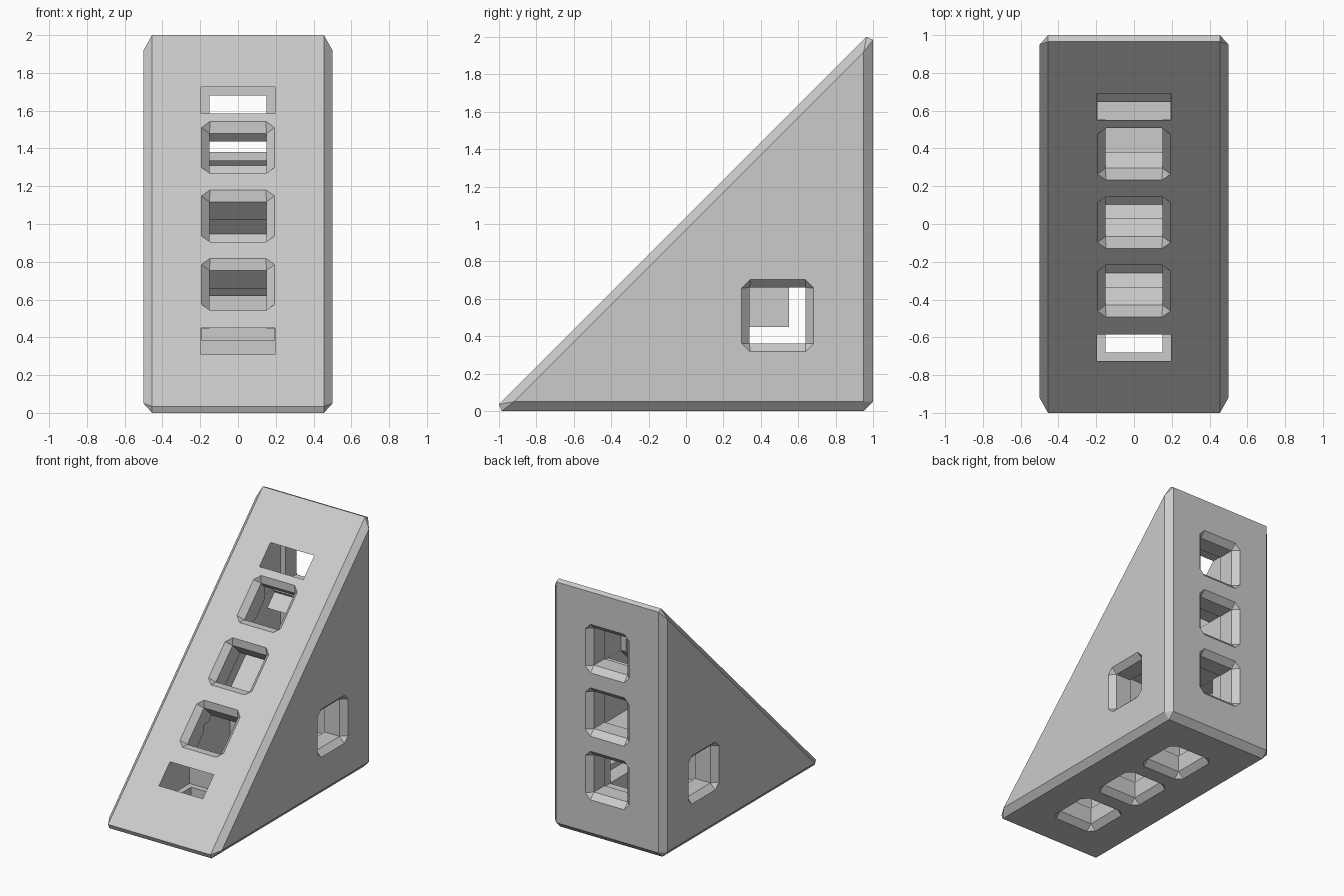
import bpy
import bmesh
from mathutils import Vector, Matrix

if "Cube" in bpy.data.objects:
    bpy.data.objects.remove(bpy.data.objects["Cube"])

grey = bpy.data.materials.new("plain_grey")
grey.use_nodes = True
tone = (0.6, 0.6, 0.6, 1)
grey.diffuse_color = tone
grey.node_tree.nodes["Principled BSDF"].inputs["Base Color"].default_value = tone


def to_object(bm, name):
    bmesh.ops.recalc_face_normals(bm, faces=bm.faces)
    mesh = bpy.data.meshes.new(name)
    bm.to_mesh(mesh)
    bm.free()
    obj = bpy.data.objects.new(name, mesh)
    bpy.context.collection.objects.link(obj)
    return obj


# Wedge body: bevelled triangular prism, as the hull of its two side outlines
rim = [(-.985, 0), (.95, 0), (1, .05), (1, 1.985), (.965, 2), (-1, .035)]
side = [(-.92, .05), (.95, .05), (.95, 1.92)]
bm = bmesh.new()
for s in (-1, 1):
    for x, outline in ((.455, rim), (.5, side)):
        for y, z in outline:
            bm.verts.new((s * x, y, z))
bmesh.ops.convex_hull(bm, input=bm.verts)
bmesh.ops.dissolve_limit(bm, angle_limit=.01, verts=bm.verts, edges=bm.edges)
body = to_object(bm, "wedge_block")
body.data.materials.append(grey)


def socket_cutter(name, centre, inward, depth, half=.195):
    """Socket: bevelled mouth, square collar, wider chamber behind it."""
    d = Vector(inward).normalized()
    u = Vector((0, 1, 0)) if abs(d.x) > .5 else Vector((1, 0, 0))
    v = d.cross(u)
    steps = [(-.03, half, .045), (0, half, .045), (.045, .15, 0),
             (.18, .15, 0), (.18, half, 0), (depth, half, 0)]
    bm = bmesh.new()
    rings = []
    for t, h, cut in steps:
        k = h - cut
        pts = [(k, h), (-k, h), (-h, k), (-h, -k),
               (-k, -h), (k, -h), (h, -k), (h, k)]
        rings.append([bm.verts.new(Vector(centre) + d * t + u * a + v * b)
                      for a, b in pts])
    for r, q in zip(rings, rings[1:]):
        for i in range(len(r)):
            j = (i + 1) % len(r)
            bm.faces.new((r[i], r[j], q[j], q[i]))
    bm.faces.new(rings[0])
    bm.faces.new(rings[-1])
    bmesh.ops.remove_doubles(bm, verts=bm.verts, dist=.0001)
    obj = to_object(bm, name)
    obj.hide_render = True
    return obj


# Sockets in the back, base, sloped face and both sides
cutters = []
for z, depth in ((.51, .45), (1.02, .62), (1.53, .45)):
    cutters.append(socket_cutter("back_socket", (0, 1, z), (0, -1, 0), depth))
    cutters.append(socket_cutter("base_socket", (0, 1 - z, 0), (0, 0, 1), depth))
for z in (.68, 1.043, 1.405):
    cutters.append(socket_cutter("slope_socket", (0, z - 1.035, z), (0, 1, -1), .33, .194))
for s in (-1, 1):
    cutters.append(socket_cutter("side_socket", (s * .5, .49, .51), (-s, 0, 0), .45, .193))

for c in cutters:
    mod = body.modifiers.new(c.name, 'BOOLEAN')
    mod.operation = 'DIFFERENCE'
    mod.solver = 'EXACT'
    mod.object = c

# Bake the cuts and drop the cutters
bpy.context.view_layer.update()
graph = bpy.context.evaluated_depsgraph_get()
cut_mesh = bpy.data.meshes.new_from_object(body.evaluated_get(graph))
body.modifiers.clear()
body.data = cut_mesh
cut_mesh.materials.clear()
cut_mesh.materials.append(grey)
for poly in cut_mesh.polygons:
    poly.material_index = 0
    poly.use_smooth = False
for c in cutters:
    bpy.data.objects.remove(c)
